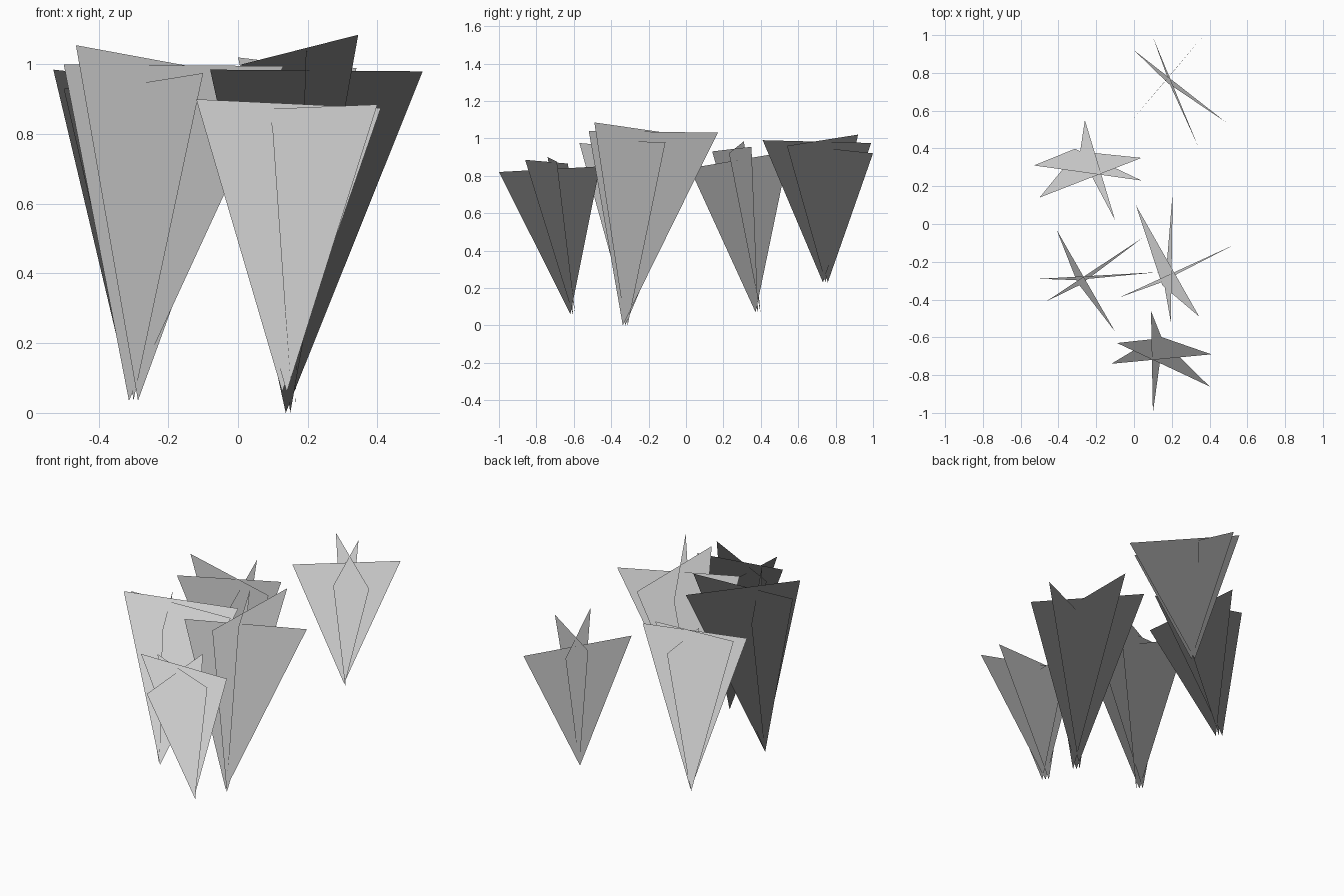
import bpy
from mathutils import Vector

default_cube = bpy.data.objects.get("Cube")
if default_cube:
    bpy.data.objects.remove(default_cube, do_unlink=True)


def make_material(name, colour):
    material = bpy.data.materials.new(name)
    material.use_nodes = True
    material.diffuse_color = colour
    shader = material.node_tree.nodes["Principled BSDF"]
    shader.inputs["Base Color"].default_value = colour
    return material


grey = make_material("plain grey", (.6, .6, .6, 1))


def upward(root, left_tip, right_tip):
    """Order a blade's corners so that its face looks upward."""
    normal = (left_tip - root).cross(right_tip - root)
    return (root, left_tip, right_tip) if normal.z > 0 else (root, right_tip, left_tip)


def make_clump(name, root, growth, blades):
    """Crossing triangular blades that fan out from almost one root point.
    All blades share the growth direction as their shading normal, as foliage does."""
    root = Vector(root)
    corners, faces = [], []
    for index, (left_tip, right_tip) in enumerate(blades):
        shift = (index - 1) * .013
        blade_root = root + Vector((shift, -shift, 0))
        start = len(corners)
        corners.extend(upward(blade_root, Vector(left_tip), Vector(right_tip)))
        faces.append(tuple(range(start, start + 3)))
    mesh = bpy.data.meshes.new(name)
    mesh.from_pydata([tuple(corner) for corner in corners], [], faces)
    mesh.materials.append(grey)
    mesh.update()
    mesh.shade_smooth()
    normal = tuple(Vector(growth).normalized())
    mesh.normals_split_custom_set_from_vertices([normal] * len(corners))
    clump = bpy.data.objects.new(name, mesh)
    bpy.context.collection.objects.link(clump)
    return clump


# Clump standing alone at the back
make_clump("back_grass_clump", (.18, .745, .23), (-.1, -.35, .93), [
    ((.37, 1, .92), (-.02, .54, .97)),
    ((0, .92, 1.02), (.485, .54, .96)),
    ((.1, .99, .975), (.34, .41, .99)),
])

# Broad clump behind the middle, on the right
make_clump("back_right_grass_clump", (-.3, .385, .07), (.06, .25, .96), [
    ((-.53, .31, .985), (.04, .23, .92)),
    ((-.5, .14, .93), (.04, .35, .955)),
    ((-.26, .55, .93), (-.1, .02, .84)),
])

# Clump in front of the middle, on the right
make_clump("front_right_grass_clump", (-.3, -.31, .035), (.2, -.42, .88), [
    ((-.5, -.29, 1), (.13, -.255, .995)),
    ((-.41, -.03, .925), (-.1, -.57, .975)),
    ((-.465, -.41, 1.055), (.05, -.07, .96)),
])

# Tallest clump, in the middle on the left
make_clump("tall_left_grass_clump", (.15, -.325, 0), (.3, .15, .94), [
    ((-.08, -.39, .985), (.53, -.11, .98)),
    ((.01, .1, 1), (.345, -.49, 1.085)),
    ((.205, .17, 1.03), (.195, -.52, 1.04)),
])

# Small clump at the very front
make_clump("front_grass_clump", (.14, -.605, .06), (-.05, -.6, .8), [
    ((-.12, -.74, .9), (.41, -.69, .875)),
    ((-.09, -.63, .865), (.4, -.86, .885)),
    ((.1, -1, .82), (.09, -.46, .85)),
])
